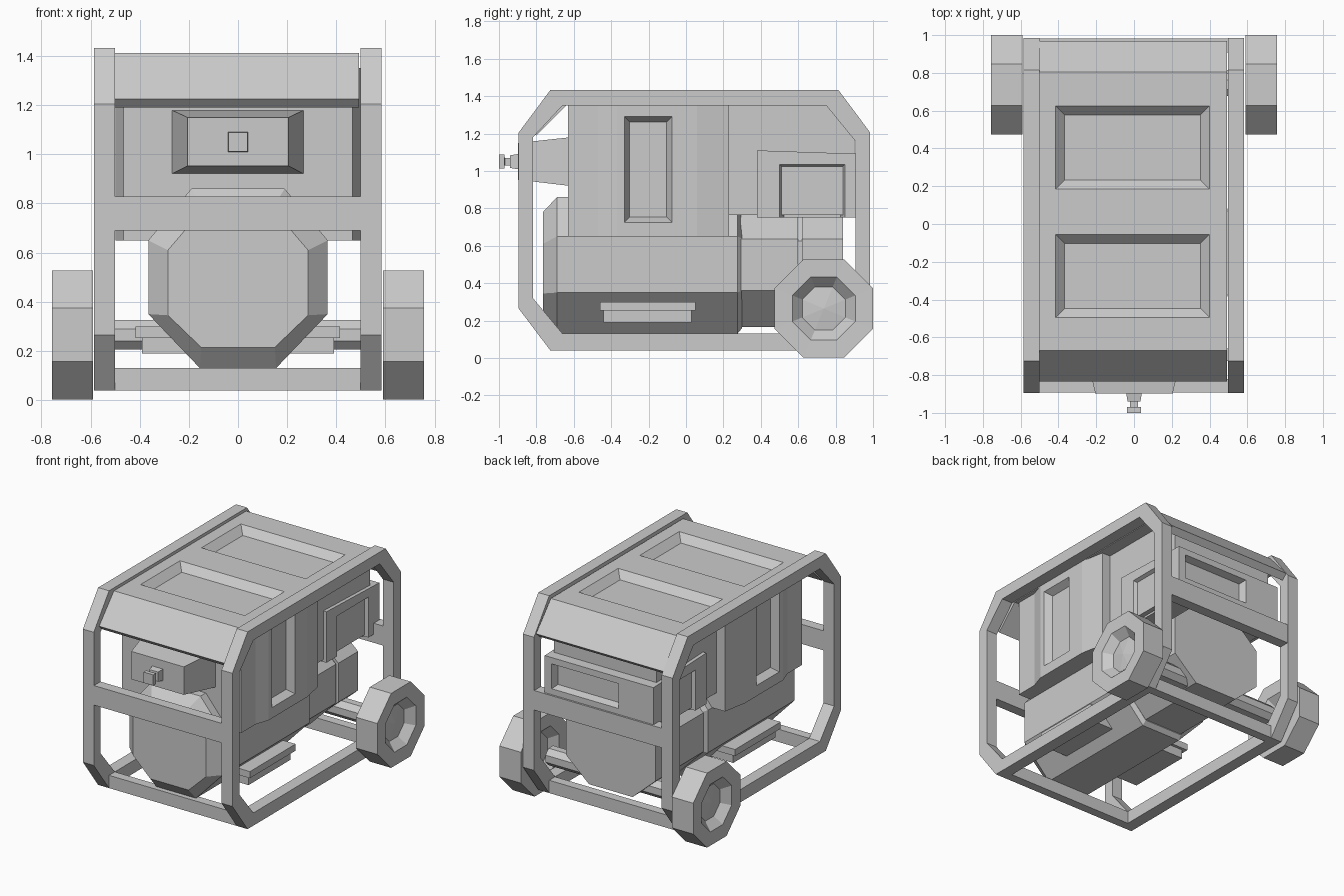
import bpy, bmesh, math

if "Cube" in bpy.data.objects:
    bpy.data.objects.remove(bpy.data.objects["Cube"])


def loft(name, rings, closed=False):
    """Skin matching rings of points; cap the ends, or join last to first."""
    bm = bmesh.new()
    vs = [[bm.verts.new(p) for p in r] for r in rings]
    n = len(rings[0])
    pairs = list(zip(vs, vs[1:])) + ([(vs[-1], vs[0])] if closed else [])
    for a, b in pairs:
        for i in range(n):
            bm.faces.new((a[i], a[(i + 1) % n], b[(i + 1) % n], b[i]))
    if not closed:
        bm.faces.new(vs[0])
        bm.faces.new(vs[-1])
    bmesh.ops.recalc_face_normals(bm, faces=bm.faces)
    me = bpy.data.meshes.new(name)
    bm.to_mesh(me)
    bm.free()
    ob = bpy.data.objects.new(name, me)
    bpy.context.collection.objects.link(ob)
    return ob


def place(axis, level, pts):
    """2D points to 3D on a plane square to the axis."""
    out = []
    for p in pts:
        q = list(p)
        q.insert(axis, level)
        out.append(q)
    return out


def rect(u0, u1, v0, v1, d=0):
    return [(u0 + d, v0 + d), (u1 - d, v0 + d), (u1 - d, v1 - d), (u0 + d, v1 - d)]


def prism(name, axis, a, b, pts):
    return loft(name, [place(axis, a, pts), place(axis, b, pts)])


def box(name, x0, x1, y0, y1, z0, z1):
    return prism(name, 2, z0, z1, rect(x0, x1, y0, y1))


def pocket(ob, axis, sign, level, u0, u1, v0, v1, depth, inset):
    """Cut a recess with sloping walls."""
    r = rect(u0, u1, v0, v1)
    cut = loft("cutter", [place(axis, level + sign * .03, r), place(axis, level, r),
                          place(axis, level - sign * depth, rect(u0, u1, v0, v1, inset))])
    cut.hide_render = True
    m = ob.modifiers.new("pocket", 'BOOLEAN')
    m.operation, m.solver, m.object = 'DIFFERENCE', 'EXACT', cut
    bpy.context.view_layer.objects.active = ob
    bpy.ops.object.modifier_apply(modifier=m.name)
    bpy.data.objects.remove(cut)


def octo(wb, w, wt, z0, z1, z2, z3):
    """Symmetric eight-sided section in x, z."""
    right = [(wb, z0), (w, z1), (w, z2), (wt, z3)]
    return right + [(-x, z) for x, z in reversed(right)]


# Side frames
outer = [(-.895, 1.205), (-.725, 1.433), (.815, 1.433), (.985, 1.205),
         (.985, .265), (.815, .04), (-.725, .04), (-.895, .265)]
inner = [(-.818, 1.18), (-.66, 1.35), (.75, 1.35), (.905, 1.16),
         (.905, .32), (.75, .13), (-.66, .13), (-.818, .32)]
for side, a, b in (("left", -.585, -.5), ("right", .498, .583)):
    loft(side + "_frame", [place(0, a, outer), place(0, b, outer),
                           place(0, b, inner), place(0, a, inner)], closed=True)

# Cross bars between the frames
for name, y0, y1, z0, z1 in (("front_bar", -.893, -.82, .69, .828), ("back_bar", .907, .983, .69, .828),
                             ("front_foot_bar", -.725, -.66, .04, .13), ("back_foot_bar", .75, .815, .04, .13)):
    box(name, -.5, .498, y0, y1, z0, z1)

# Top lid with two recesses
lid = prism("lid", 0, -.5, .492, [(-.67, 1.412), (.805, 1.412), (.97, 1.225), (.93, 1.19),
                                  (.77, 1.35), (-.64, 1.35), (-.8, 1.19), (-.835, 1.225)])
for y0 in (-.495, .185):
    pocket(lid, 2, 1, 1.412, -.415, .4, y0, y0 + .44, .05, .048)

# Main housing with a side recess on each side
half = [(.465, -.63), (.465, -.47), (.498, -.37), (.498, .06), (.465, .23)]
body = prism("housing", 2, .65, 1.352, half + [(-x, y) for x, y in reversed(half)])
for s in (-1, 1):
    pocket(body, 0, s, s * .498, -.33, -.075, .725, 1.29, .05, .028)
prism("rear_housing", 0, -.4, .4, [(.2, .765), (.9, .765), (.9, 1.235), (.785, 1.352), (.2, 1.352)])

# Front nose and pull handle
loft("nose", [place(1, -.62, rect(-.27, .268, .92, 1.18)),
              place(1, -.897, rect(-.205, .205, .953, 1.15))])
loft("pull_handle", [place(1, y, rect(-r, r, 1.05 - r, 1.05 + r)) for y, r in
                     ((-.89, .042), (-.94, .034), (-.941, .02), (-.969, .02), (-.97, .038), (-1, .038))])

# Lower drum and engine block
full = octo(.155, .365, .19, .13, .35, .65, .86)
loft("drum", [place(1, -.765, octo(.15, .285, .14, .215, .345, .61, .78)),
              place(1, -.69, full), place(1, .275, full),
              place(1, .3, octo(.15, .34, .18, .16, .36, .64, .77))])
block = octo(.15, .345, .2, .165, .36, .635, .77)
neck = octo(.15, .33, .2, .19, .36, .625, .755)
disc = octo(.17, .35, .2, .2, .36, .635, .77)
for name, y0, y1, sec in (("engine_block", .29, .6, block), ("engine_neck", .59, .63, neck),
                          ("rear_disc", .62, .84, disc)):
    prism(name, 1, y0, y1, sec)

# Mounting rails below the drum
box("upper_mount", -.418, .415, -.46, .05, .253, .3)
box("lower_mount", -.39, .39, -.44, .03, .19, .253)

# Rear cover box, reaching back between the frame posts
cover = loft("rear_cover", [place(1, .38, rect(-.425, .425, .75, 1.11)),
                            place(1, .97, rect(-.425, .425, .75, 1.09))])
pocket(cover, 1, 1, .97, -.15, .37, .87, 1.045, .05, .015)
for s in (-1, 1):
    pocket(cover, 0, s, s * .425, .5, .85, .7, 1.035, .06, .025)


def ring(x, r):
    """Flat-bottomed octagon about the wheel centre; r is to the flats."""
    r /= math.cos(math.pi / 8)
    return [(x, .737 + r * math.cos((i + .5) * math.pi / 4),
             .265 + r * math.sin((i + .5) * math.pi / 4)) for i in range(8)]


# Axle and wheels
loft("axle", [ring(-.54, .06), ring(.54, .06)])
for side, s in (("left", -1), ("right", 1)):
    loft(side + "_wheel", [ring(s * x, r) for x, r in
                           ((.63, .002), (.645, .115), (.592, .168), (.59, .263),
                            (.757, .263), (.755, .168), (.7, .115), (.715, .002))])
